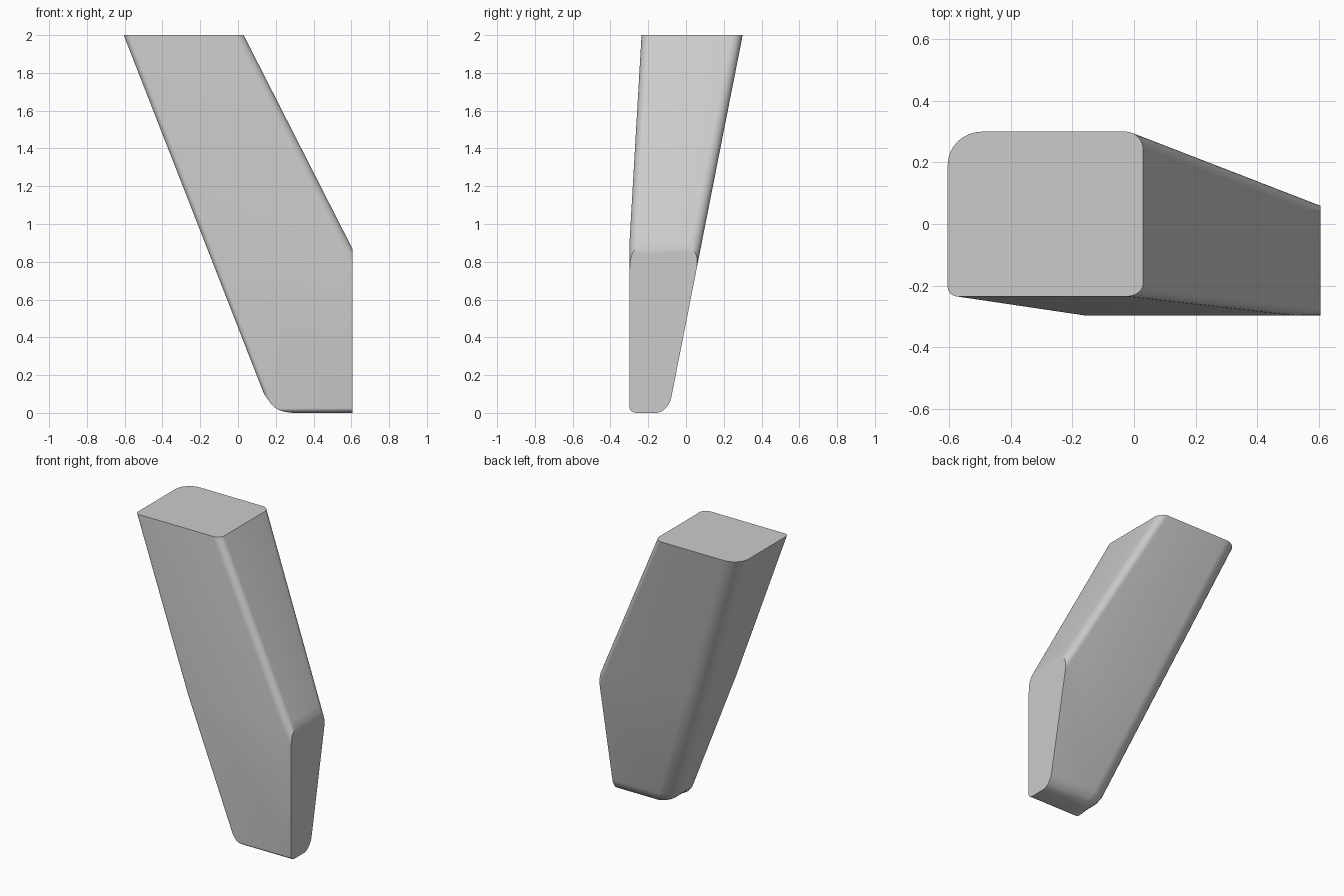
import bpy
import bmesh
import math

cube = bpy.data.objects.get("Cube")
if cube:
    bpy.data.objects.remove(cube, do_unlink=True)

grey = bpy.data.materials.new("light grey")
grey.use_nodes = True
grey.diffuse_color = (0.6, 0.6, 0.6, 1)
grey.node_tree.nodes["Principled BSDF"].inputs["Base Color"].default_value = (0.6, 0.6, 0.6, 1)

BEND, TOP, SIDE = 0.92, 2.0, 0.605


def section(z):
    """Corners of the sharp body at height z: front right, front left, back left, back right."""
    right = 0.177 - 0.391 * z
    left = 1.048 - 0.509 * z
    back = -0.094 + 0.197 * z
    front = -0.298 + 0.058 * max(0, z - BEND)
    return [(right, front, z), (left, front, z), (left, back, z), (right, back, z)]


# Sharp slanted body, longer than needed at the top and left
bm = bmesh.new()
rings = [[bm.verts.new(p) for p in section(z)] for z in (0, BEND, TOP + 0.3)]
bm.faces.new(rings[0][::-1])
bm.faces.new(rings[-1])
for low, high in zip(rings, rings[1:]):
    for i in range(4):
        j = (i + 1) % 4
        bm.faces.new((low[i], low[j], high[j], high[i]))

# Rounding width of each long corner and each bottom edge
weight = bm.edges.layers.float.new("bevel_weight_edge")
for i, width in enumerate((0.03, 0.05, 0.05, 0.105)):
    for low, high in zip(rings, rings[1:]):
        bm.edges.get((low[i], high[i]))[weight] = width
for i, width in enumerate((0.025, 0, 0.085, 0.125)):
    bm.edges.get((rings[0][i], rings[0][(i + 1) % 4]))[weight] = width

mesh = bpy.data.meshes.new("slanted_leg")
bm.to_mesh(mesh)
bm.free()
leg = bpy.data.objects.new("slanted_leg", mesh)
bpy.context.collection.objects.link(leg)
bpy.context.view_layer.objects.active = leg
leg.select_set(True)
bevel = leg.modifiers.new("rounding", 'BEVEL')
bevel.limit_method = 'WEIGHT'
bevel.width = 1.0
bevel.segments = 8
bevel.use_clamp_overlap = False
bpy.ops.object.modifier_apply(modifier=bevel.name)

# Flat sharp cuts at the top and the left side
bm = bmesh.new()
bm.from_mesh(mesh)
for point, normal in (((0, 0, TOP), (0, 0, 1)), ((SIDE, 0, 0), (1, 0, 0))):
    bmesh.ops.bisect_plane(bm, geom=bm.verts[:] + bm.edges[:] + bm.faces[:],
                           plane_co=point, plane_no=normal, clear_outer=True)
    bmesh.ops.holes_fill(bm, edges=[e for e in bm.edges if e.is_boundary], sides=0)
bmesh.ops.recalc_face_normals(bm, faces=bm.faces[:])
bm.to_mesh(mesh)
bm.free()

mesh.materials.append(grey)
bpy.ops.object.shade_smooth_by_angle(angle=math.radians(30))
